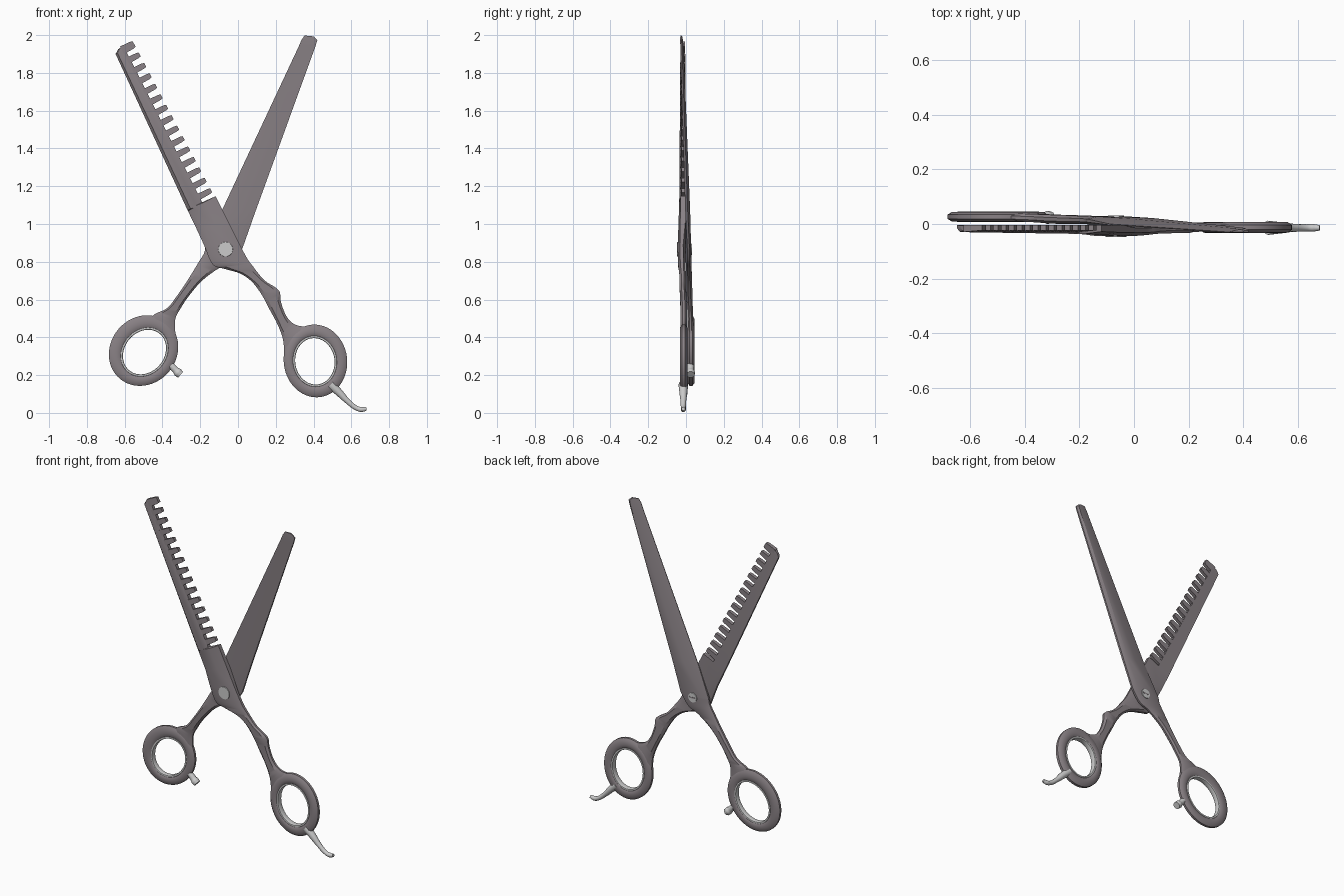
import bpy, bmesh, math
from mathutils import Vector, Matrix

if "Cube" in bpy.data.objects:
    bpy.data.objects.remove(bpy.data.objects["Cube"])

steel = bpy.data.materials.new("dark_steel")
steel.diffuse_color = (0.25, 0.22, 0.235, 1)
steel.use_nodes = True
steel.node_tree.nodes["Principled BSDF"].inputs["Base Color"].default_value = steel.diffuse_color

# Cross-sections: u runs left to right, v runs front to back
HANDLE = [(0, .3), (.2, 0), (.8, 0), (1, .3), (1, .7), (.8, 1), (.2, 1), (0, .7)]
PLAIN = [(0, 0), (.2, 0), (.8, 0), (1, 0), (1, .5), (.85, 1), (.5, .85), (0, .15)]
COMB = [(0, .55), (.2, .05), (.6, 0), (1, .25), (1, 1), (.8, 1), (.2, 1), (0, 1)]
BOX = [(0, 0), (1, 0), (1, 1), (0, 1)]


def finish(name, verts, faces, mat=None, angle=30):
    me = bpy.data.meshes.new(name)
    me.from_pydata(verts, [], faces)
    bm = bmesh.new()
    bm.from_mesh(me)
    bmesh.ops.recalc_face_normals(bm, faces=bm.faces)
    bm.to_mesh(me)
    bm.free()
    ob = bpy.data.objects.new(name, me)
    bpy.context.collection.objects.link(ob)
    if mat:
        me.materials.append(mat)
    bpy.ops.object.select_all(action='DESELECT')
    bpy.context.view_layer.objects.active = ob
    ob.select_set(True)
    bpy.ops.object.shade_smooth_by_angle(angle=math.radians(angle))
    return ob


def loft(name, rows, mat):
    """rows: (station, section); station = lx, lz, rx, rz, front y, back y"""
    n = len(rows[0][1])
    verts = []
    for (lx, lz, rx, rz, yf, yb), sec in rows:
        verts += [(lx + (rx - lx) * u, yf + (yb - yf) * v, lz + (rz - lz) * u) for u, v in sec]
    faces = [(i * n + j, i * n + (j + 1) % n, (i + 1) * n + (j + 1) % n, (i + 1) * n + j)
             for i in range(len(rows) - 1) for j in range(n)]
    faces += [tuple(range(n)), tuple(range(len(verts) - n, len(verts)))]
    return finish(name, verts, faces, mat)


def smooth(st, steps=5):
    """Catmull-Rom curve through the stations"""
    p = [st[0]] + st + [st[-1]]
    out = []
    for i in range(1, len(p) - 2):
        for k in range(steps):
            t = k / steps
            out.append([.5 * (2 * b + (c - a) * t + (2 * a - 5 * b + 4 * c - d) * t * t
                              + (3 * b - a - 3 * c + d) * t ** 3)
                        for a, b, c, d in zip(p[i - 1], p[i], p[i + 1], p[i + 2])])
    return out + [st[-1]]


def ring(name, co, ro, ci, ri, tilt, yf, yb, mat):
    """Elliptical ring with rounded section; co/ro outer, ci/ri inner"""
    sec = [(0, .2), (.15, .03), (.4, 0), (.75, .03), (1, .3), (1, .7), (.75, .97), (.4, 1), (.15, .97), (0, .8)]
    N, n = 56, len(sec)
    c, s = math.cos(tilt), math.sin(tilt)
    verts = []
    for k in range(N):
        a = 2 * math.pi * k / N
        def pt(cen, r):
            x, z = r[0] * math.cos(a), r[1] * math.sin(a)
            return Vector((cen[0] + x * c - z * s, cen[1] + x * s + z * c))
        i, o = pt(ci, ri), pt(co, ro)
        for u, v in sec:
            q = i.lerp(o, u)
            verts.append((q.x, yf + (yb - yf) * v, q.y))
    faces = [(k * n + j, k * n + (j + 1) % n, (k + 1) % N * n + (j + 1) % n, (k + 1) % N * n + j)
             for k in range(N) for j in range(n)]
    return finish(name, verts, faces, mat, 40)


def disc(name, x, z, r, y0, y1):
    bm = bmesh.new()
    bmesh.ops.create_cone(bm, cap_ends=True, segments=32, radius1=r, radius2=r * .88, depth=abs(y1 - y0),
                          matrix=Matrix.Translation((x, (y0 + y1) / 2, z))
                          @ Matrix.Rotation(math.pi / 2 if y1 < y0 else -math.pi / 2, 4, 'X'))
    bm.verts.index_update()
    v, f = [v.co[:] for v in bm.verts], [[w.index for w in g.verts] for g in bm.faces]
    bm.free()
    return finish(name, v, f)


def rod(name, pts):
    """pts: x, y, z, radius"""
    cu = bpy.data.curves.new(name, 'CURVE')
    cu.dimensions = '3D'
    cu.bevel_depth, cu.bevel_resolution, cu.use_fill_caps, cu.resolution_u = 1, 3, True, 6
    sp = cu.splines.new('BEZIER')
    sp.bezier_points.add(len(pts) - 1)
    for b, (x, y, z, r) in zip(sp.bezier_points, pts):
        b.co, b.radius = (x, y, z), r
        b.handle_left_type = b.handle_right_type = 'AUTO'
    ob = bpy.data.objects.new(name, cu)
    bpy.context.collection.objects.link(ob)
    bpy.ops.object.select_all(action='DESELECT')
    bpy.context.view_layer.objects.active = ob
    ob.select_set(True)
    bpy.ops.object.convert(target='MESH')
    bpy.ops.object.shade_smooth_by_angle(angle=math.radians(50))


# Comb blade with its handle
comb_blade = [
    (-.635, 1.925, -.590, 1.955, -.026, -.006),
    (-.648, 1.900, -.597, 1.925, -.030, -.004),
    (-.267, 1.073, -.190, 1.115, -.036, -.003),
    (-.265, 1.069, -.119, 1.147, -.036, -.003),
    (-.215, .965, -.052, 1.015, -.040, -.003)]
comb_handle = [
    (-.177, .882, .008, .893, -.044, -.002),
    (-.135, .787, .050, .815, -.043, -.002),
    (-.070, .762, .080, .775, -.040, -.002),
    (.008, .739, .103, .744, -.036, -.001),
    (.071, .697, .146, .697, -.034, 0),
    (.124, .628, .216, .649, -.033, .001),
    (.167, .548, .227, .588, -.030, .004),
    (.209, .469, .257, .511, -.028, .006),
    (.238, .389, .305, .466, -.028, .006),
    (.245, .310, .380, .455, -.028, .005)]
loft("comb_blade", [(s, COMB) for s in comb_blade] + [(s, HANDLE) for s in smooth(comb_handle)], steel)

# Comb teeth, first one forms the solid tip
axis, out = Vector((.466, -.885)), Vector((.885, .466))
start = Vector((-.603, 1.925))
for i in range(15):
    base = start + axis * (.0625 * i)
    rows = []
    for d, w in ((-.012, .017), (.045, .015), (.060, .012)):
        if i == 0:
            w *= 1.35
        a, b = base + out * d - axis * w, base + out * d + axis * w
        rows.append(((a.x, a.y, b.x, b.y, -.029 + max(d, 0) * .1, -.004), BOX))
    loft(f"tooth_{i + 1}", rows, steel)

# Plain blade with its handle, leaning back towards the ring
plain_blade = [
    (.352, 1.998, .400, 1.993, -.030, -.020),
    (.336, 1.974, .420, 1.974, -.031, -.016),
    (.320, 1.937, .410, 1.940, -.030, -.013),
    (-.087, 1.068, .093, 1.068, -.004, .022)]
plain_handle = [
    (-.172, .882, .024, .872, -.002, .027),
    (-.180, .845, -.030, .800, -.002, .028),
    (-.209, .797, -.098, .768, 0, .029),
    (-.267, .702, -.188, .702, 0, .032),
    (-.325, .617, -.257, .623, .002, .034),
    (-.375, .555, -.300, .559, .006, .036),
    (-.440, .523, -.333, .490, .009, .038),
    (-.470, .490, -.327, .375, .012, .040)]
loft("plain_blade", [(s, PLAIN) for s in plain_blade] + [(s, HANDLE) for s in smooth(plain_handle)], steel)

# Finger rings and their light liners
ring("comb_finger_ring", (.410, .275), (.168, .193), (.407, .273), (.112, .131), .13, -.033, .008, steel)
ring("comb_ring_liner", (.407, .273), (.119, .138), (.407, .273), (.104, .123), .13, -.031, .006, None)
ring("plain_finger_ring", (-.500, .330), (.175, .195), (-.495, .322), (.113, .134), -.7, .008, .045, steel)
ring("plain_ring_liner", (-.495, .322), (.120, .141), (-.495, .322), (.105, .126), -.7, .010, .043, None)

# Pivot screw, front cap and slotted back
disc("screw_front", -.066, .866, .043, -.02, -.048)
disc("screw_back", -.066, .866, .033, .01, .031)
loft("screw_slot", [((-.088, z, -.044, z, .028, .0318), BOX) for z in (.862, .870)], steel)

# Finger rest and bumper
rod("finger_rest", [(.490, -.014, .150, .026), (.535, -.014, .108, .021), (.580, -.014, .062, .015),
                    (.630, -.014, .024, .013), (.655, -.014, .018, .014), (.680, -.014, .022, .010)])
rod("bumper", [(-.355, .024, .252, .018), (-.330, .024, .226, .019), (-.318, .024, .214, .024), (-.304, .024, .202, .022)])
